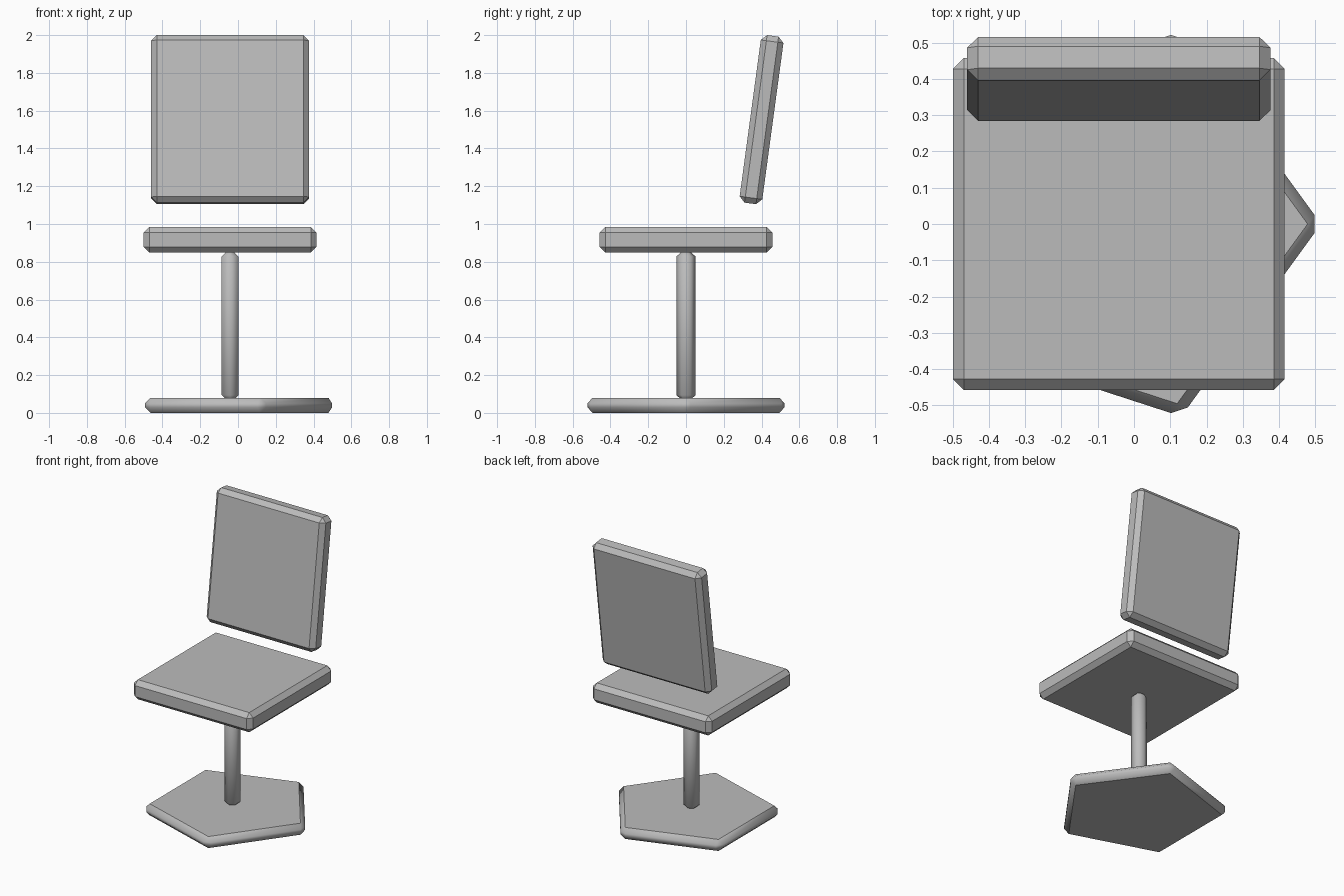
import bpy, bmesh, math
from mathutils import Matrix

cube = bpy.data.objects.get("Cube")
if cube:
    bpy.data.objects.remove(cube)

CENTRE_X = -0.042
BEVEL = 0.03
GREY = (0.5, 0.5, 0.5, 1)

grey = bpy.data.materials.new("plain grey")
grey.use_nodes = True
grey.diffuse_color = GREY
grey.node_tree.nodes["Principled BSDF"].inputs["Base Color"].default_value = GREY


def finish(name, bm, location, tilt=0):
    bmesh.ops.recalc_face_normals(bm, faces=bm.faces)
    mesh = bpy.data.meshes.new(name)
    bm.to_mesh(mesh)
    bm.free()
    mesh.materials.append(grey)
    obj = bpy.data.objects.new(name, mesh)
    obj.location = location
    obj.rotation_euler.x = tilt
    bpy.context.collection.objects.link(obj)


def chamfer(bm, edges, width):
    bmesh.ops.bevel(bm, geom=list(edges), offset=width, segments=1,
                    affect='EDGES', clamp_overlap=True)


def slab(name, size, location, tilt=0):
    """Flat-shaded cushion with chamfered edges."""
    bm = bmesh.new()
    bmesh.ops.create_cube(bm, size=1, matrix=Matrix.Diagonal((*size, 1)))
    chamfer(bm, bm.edges, BEVEL)
    finish(name, bm, location, tilt)


def prism(name, sides, radius, bottom, top, turn, width, all_edges):
    """Chamfered prism with smooth sides and flat caps."""
    bm = bmesh.new()
    ring = [bm.verts.new((radius * math.cos(turn + math.tau * i / sides),
                          radius * math.sin(turn + math.tau * i / sides), 0))
            for i in range(sides)]
    cap = bm.faces.new(ring)
    new = bmesh.ops.extrude_face_region(bm, geom=[cap], use_keep_orig=True)["geom"]
    for v in new:
        if isinstance(v, bmesh.types.BMVert):
            v.co.z = top - bottom
    bmesh.ops.recalc_face_normals(bm, faces=bm.faces)
    edges = [e for e in bm.edges
             if all_edges or abs(e.verts[0].co.z - e.verts[1].co.z) < 0.001]
    chamfer(bm, edges, width)
    bm.normal_update()
    for f in bm.faces:
        f.smooth = abs(f.normal.z) < 0.9
    # Crisp rim around each cap
    for e in bm.edges:
        e.smooth = all(f.smooth for f in e.link_faces)
    finish(name, bm, (CENTRE_X, 0, bottom))


# Five-sided foot and six-sided post
prism("base", 5, 0.558, 0.0, 0.08, 0, BEVEL, True)
prism("post", 6, 0.051, 0.07, 0.852, math.pi / 2, 0.024, False)

# Seat and leaning backrest
slab("seat", (0.915, 0.915, 0.136), (CENTRE_X, 0, 0.917))
slab("backrest", (0.836, 0.121, 0.895), (CENTRE_X, 0.4, 1.5525), math.radians(-7.7))
